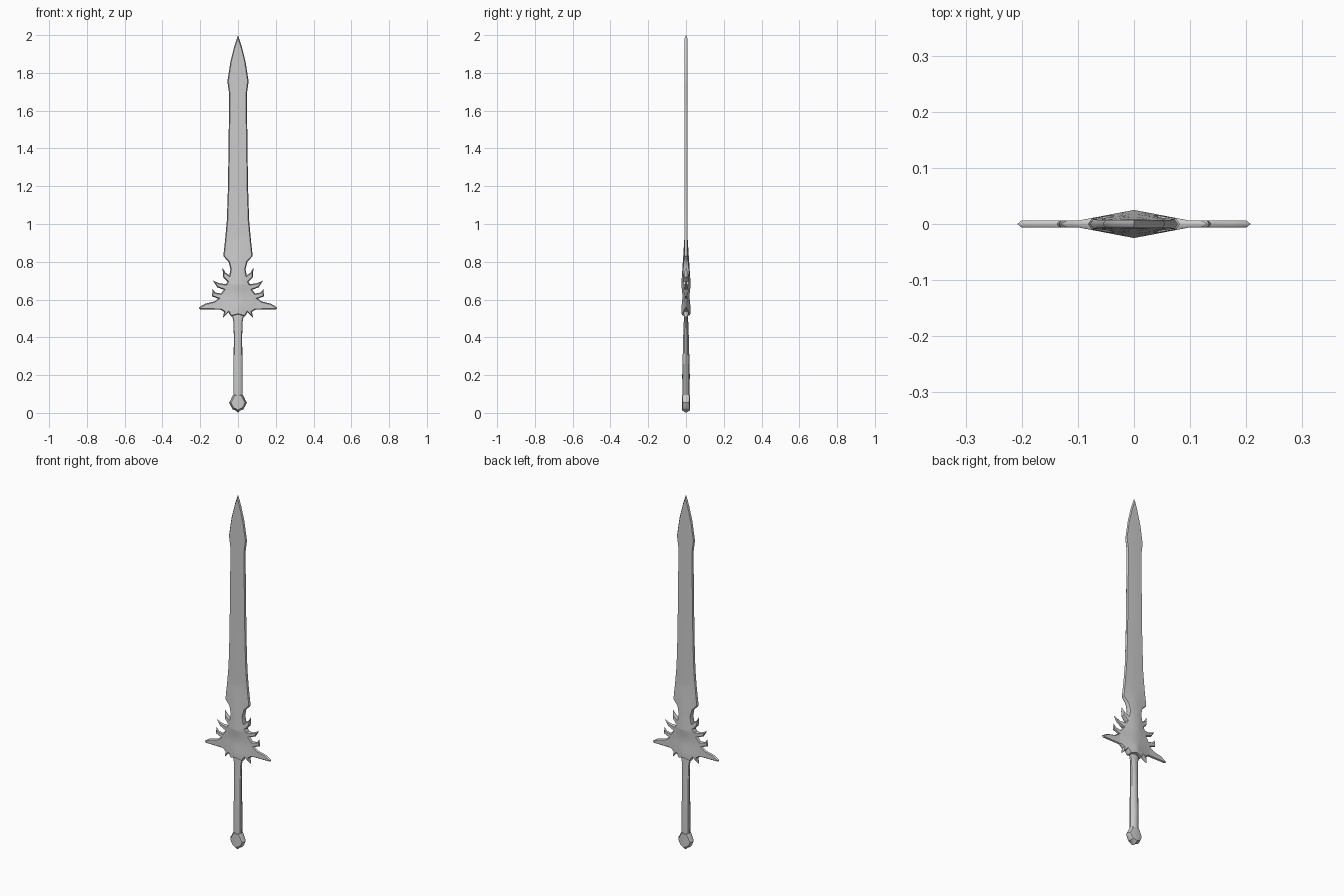
import bpy, bmesh, math

if "Cube" in bpy.data.objects:
    bpy.data.objects.remove(bpy.data.objects["Cube"])


def interp(table, t):
    for (a, u), (b, v) in zip(table, table[1:]):
        if t <= b:
            return u + (v - u) * max(0, (t - a) / (b - a))
    return table[-1][1]


def finish(name, bm):
    me = bpy.data.meshes.new(name)
    bm.to_mesh(me)
    bm.free()
    ob = bpy.data.objects.new(name, me)
    bpy.context.collection.objects.link(ob)
    bpy.ops.object.select_all(action='DESELECT')
    ob.select_set(True)
    bpy.context.view_layer.objects.active = ob
    bpy.ops.object.shade_smooth_by_angle(angle=math.radians(30))
    return ob


def plate(name, half, height, rim, xcuts=(), zcuts=()):
    """Symmetric flat part from a right-hand outline, bevelled rim, bulged front and back."""
    pts = half + [(-x, z) for x, z in reversed(half) if x > 0]
    bm = bmesh.new()
    face = bm.faces.new([bm.verts.new((x, 0, z)) for x, z in pts])
    face.normal_update()
    if face.normal.y > 0:
        face.normal_flip()
    border = set(bm.verts)
    ring = bmesh.ops.inset_region(bm, faces=[face], thickness=rim, use_boundary=True,
                                  use_even_offset=True)['faces']
    ring = set(ring)
    inner = [f for f in bm.faces if f not in ring]
    bmesh.ops.triangulate(bm, faces=inner)
    planes = [((x, 0, 0), (1, 0, 0)) for x in xcuts] + [((0, 0, z), (0, 0, 1)) for z in zcuts]
    for co, no in planes:
        inner = [f for f in bm.faces if not any(v in border for v in f.verts)]
        geom = inner + list({e for f in inner for e in f.edges}) + list({v for f in inner for v in f.verts})
        bmesh.ops.bisect_plane(bm, geom=geom, plane_co=co, plane_no=no, dist=1e-5)
    for v in bm.verts:
        if v not in border:
            v.co.y = -height(v.co.x, v.co.z)
    bmesh.ops.triangulate(bm, faces=bm.faces[:])
    ob = finish(name, bm)
    m = ob.modifiers.new("back_side", 'MIRROR')
    m.use_axis = (False, True, False)
    m.merge_threshold = 1e-5
    return ob


# Blade and winged guard
outline = [
    (0, 0.52), (0.036, 0.51), (0.05, 0.532), (0.08, 0.503), (0.074, 0.535), (0.09, 0.546),
    (0.20, 0.547), (0.208, 0.557), (0.175, 0.578), (0.125, 0.59), (0.105, 0.605),
    (0.138, 0.617), (0.134, 0.655), (0.12, 0.637), (0.09, 0.632), (0.075, 0.652),
    (0.11, 0.665), (0.132, 0.70), (0.095, 0.685), (0.062, 0.682), (0.055, 0.695),
    (0.078, 0.718), (0.082, 0.768), (0.066, 0.742), (0.046, 0.728), (0.04, 0.76),
    (0.05, 0.80), (0.078, 0.83), (0.068, 0.92), (0.059, 1.02), (0.053, 1.2),
    (0.049, 1.5), (0.047, 1.69), (0.056, 1.755), (0.04, 1.86), (0.02, 1.94), (0, 2.0)]
ridge = [(0.51, 0.024), (0.55, 0.025), (0.62, 0.018), (0.68, 0.025), (0.75, 0.02),
         (0.92, 0.009), (1.7, 0.008), (2.0, 0.007)]


def bulge(x, z):
    return 0.006 + (interp(ridge, z) - 0.006) * max(0, 1 - abs(x) / 0.1)


plate("blade_and_guard", outline, bulge, 0.005,
      (-0.1, -0.06, -0.03, 0, 0.03, 0.06, 0.1),
      (0.55, 0.585, 0.62, 0.65, 0.68, 0.715, 0.75, 0.83, 0.92, 1.2, 1.5, 1.75))

# Grip: rings of (z, half width, half depth)
sections = [(0.06, 0.023, 0.019), (0.2, 0.024, 0.020), (0.4, 0.022, 0.015),
            (0.48, 0.024, 0.012), (0.52, 0.032, 0.010), (0.55, 0.04, 0.010)]
SIDES = 12
bm = bmesh.new()
rings = [[bm.verts.new((w * math.cos(2 * math.pi * i / SIDES), d * math.sin(2 * math.pi * i / SIDES), z))
          for i in range(SIDES)] for z, w, d in sections]
for lo, hi in zip(rings, rings[1:]):
    for i in range(SIDES):
        j = (i + 1) % SIDES
        bm.faces.new((lo[i], lo[j], hi[j], hi[i]))
bm.faces.new(rings[0][::-1])
bm.faces.new(rings[-1])
finish("grip", bm)

# Pommel
knob = [(0, 0.0), (0.01, 0.012), (0.027, 0.018), (0.038, 0.035), (0.047, 0.055), (0.038, 0.07),
        (0.03, 0.088), (0.022, 0.1), (0, 0.104)]
plate("pommel", knob, lambda x, z: 0.022 - 0.15 * abs(x), 0.009, (0,))
